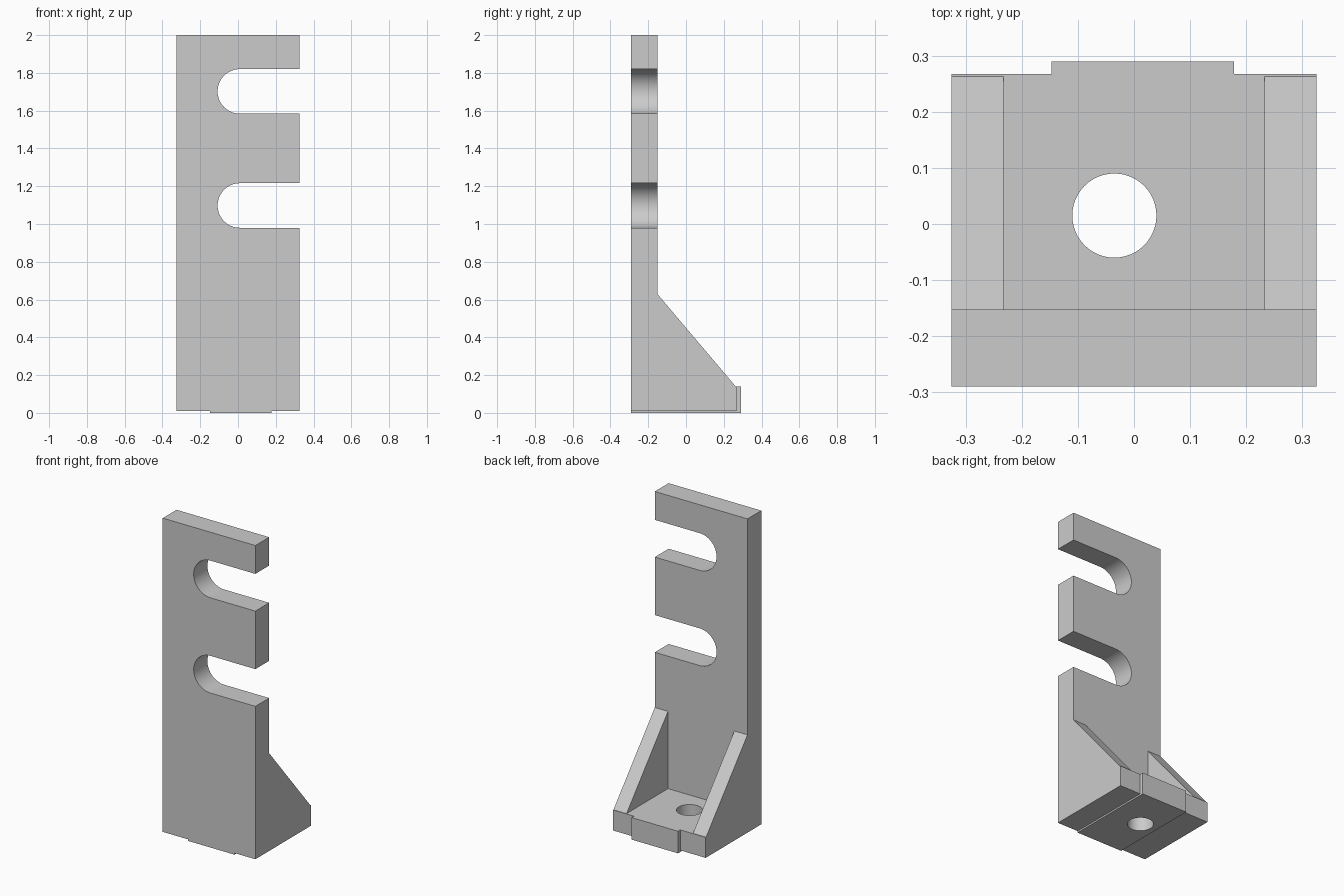
import bpy, bmesh, math
from mathutils import Vector

cube = bpy.data.objects.get("Cube")
if cube:
    bpy.data.objects.remove(cube, do_unlink=True)

grey = bpy.data.materials.new("plain_grey")
grey.use_nodes = True
COLOUR = (0.6, 0.6, 0.6, 1)
grey.diffuse_color = COLOUR
grey.node_tree.nodes["Principled BSDF"].inputs["Base Color"].default_value = COLOUR

HALF = 0.325                    # half the overall width
FRONT, INNER, BACK, TAB = -0.29, -0.152, 0.267, 0.29
FOOT, DECK = 0.01, 0.14         # underside and top of the base


def extrude(name, outline, axis, start, end):
    """Extrude a 2D outline along axis 'x', 'y' or 'z'."""
    place = {"x": lambda a, b: (start, a, b),
             "y": lambda a, b: (a, start, b),
             "z": lambda a, b: (a, b, start)}[axis]
    bm = bmesh.new()
    face = bm.faces.new([bm.verts.new(place(a, b)) for a, b in outline])
    moved = bmesh.ops.extrude_face_region(bm, geom=[face])["geom"]
    offset = Vector([end - start if axis == c else 0 for c in "xyz"])
    bmesh.ops.translate(bm, vec=offset,
                        verts=[g for g in moved if isinstance(g, bmesh.types.BMVert)])
    bmesh.ops.recalc_face_normals(bm, faces=bm.faces)
    mesh = bpy.data.meshes.new(name)
    bm.to_mesh(mesh)
    bm.free()
    mesh.materials.append(grey)
    obj = bpy.data.objects.new(name, mesh)
    bpy.context.collection.objects.link(obj)
    return obj


def select(obj):
    bpy.ops.object.select_all(action="DESELECT")
    obj.select_set(True)
    bpy.context.view_layer.objects.active = obj


def rect(a0, a1, b0, b1):
    return [(a0, b0), (a1, b0), (a1, b1), (a0, b1)]


def arc(cx, cy, r, start, end, steps):
    angles = [math.radians(start + (end - start) * i / steps) for i in range(steps + 1)]
    return [(cx + r * math.cos(t), cy + r * math.sin(t)) for t in angles]


# Upright plate with two round-ended slots open to one side
SLOT_R, SLOT_X = 0.118, 0.01
outline = [(-HALF, FOOT), (HALF, FOOT)]
for z in (1.098, 1.702):
    outline += [(HALF, z - SLOT_R)]
    outline += arc(SLOT_X, z, SLOT_R, 270, 90, 32)
    outline += [(HALF, z + SLOT_R)]
outline += [(HALF, 2), (-HALF, 2)]
upright = extrude("upright_plate", outline, "y", FRONT, INNER)

# Sloped side ribs
rib = [(INNER, FOOT), (BACK, FOOT), (BACK, DECK), (BACK - 0.004, DECK), (INNER, 0.63)]
for side, sign in (("left", 1), ("right", -1)):
    extrude(side + "_rib", rib, "x", sign * 0.233, sign * HALF)

# Base deck, rear locating tab and shallow key underneath
deck = extrude("base_deck", rect(-0.233, 0.233, INNER, BACK), "z", FOOT, DECK)
extrude("rear_tab", rect(-0.147, 0.178, BACK, TAB), "z", FOOT, DECK)
key = extrude("bottom_key", rect(-0.147, 0.178, FRONT, TAB), "z", 0, FOOT)

# Bolt hole through the base
cutter = extrude("hole_cutter", arc(-0.035, 0.015, 0.075, 0, 352.5, 47), "z", -0.1, 0.3)
cutter.hide_render = True
for part in (deck, key):
    cut = part.modifiers.new("bolt_hole", "BOOLEAN")
    cut.operation, cut.solver, cut.object = "DIFFERENCE", "EXACT", cutter
    select(part)
    bpy.ops.object.modifier_apply(modifier=cut.name)
bpy.data.objects.remove(cutter, do_unlink=True)

# Smooth the curved walls only
for part in (upright, deck, key):
    select(part)
    bpy.ops.object.shade_smooth_by_angle(angle=math.radians(30))
